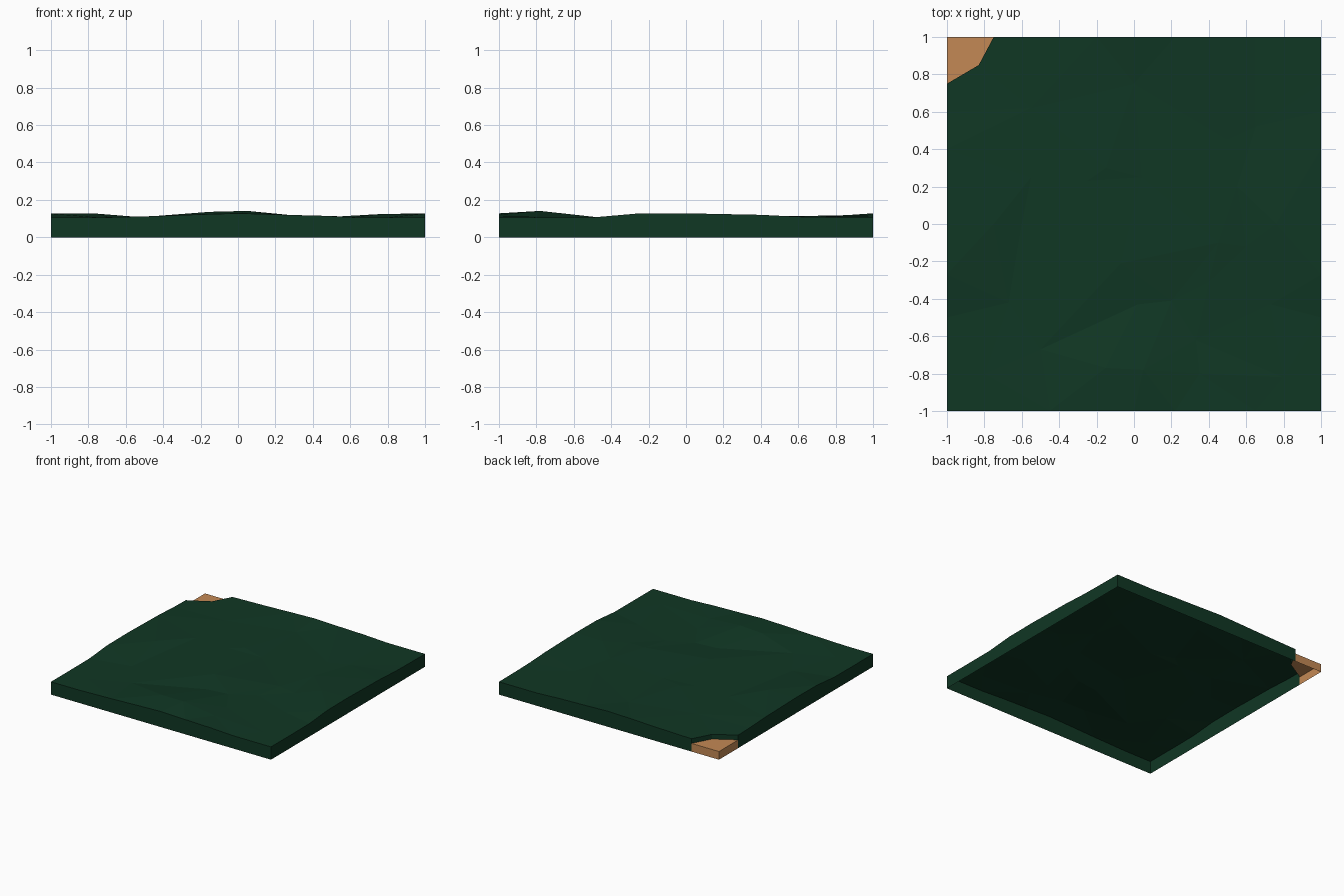
import bpy, bmesh
from mathutils import Vector
from mathutils.geometry import delaunay_2d_cdt

if "Cube" in bpy.data.objects:
    bpy.data.objects.remove(bpy.data.objects["Cube"])


def material(name, rgb):
    m = bpy.data.materials.new(name)
    m.diffuse_color = (*rgb, 1)
    m.use_nodes = True
    m.node_tree.nodes["Principled BSDF"].inputs["Base Color"].default_value = m.diffuse_color
    return m


grass = material("dark grass green", (0.0052, 0.038, 0.0175))
dirt = material("sandy brown dirt", (0.55, 0.25, 0.09))


def build(name, outline, inner, mat, drop):
    """Low-poly top sheet; drop(i) is the z to which outline edge i hangs."""
    pts = outline + inner
    n = len(outline)
    co, _, faces, orig, _, _ = delaunay_2d_cdt(
        [Vector(p[:2]) for p in pts], [], [list(range(n))], 1, 1e-5)
    bm = bmesh.new()
    vs, lookup = [], {}
    for c, o in zip(co, orig):
        v = bm.verts.new((c.x, c.y, pts[o[0]][2]))
        vs.append(v)
        lookup[o[0]] = v
    for f in faces:
        bm.faces.new([vs[i] for i in f])
    # hanging side walls
    for i in range(n):
        a, b = lookup[i], lookup[(i + 1) % n]
        z = drop(i)
        if z is None:
            continue
        lo = [bm.verts.new((v.co.x, v.co.y, z)) for v in (a, b)]
        bm.faces.new([b, a, lo[0], lo[1]])
    bmesh.ops.remove_doubles(bm, verts=bm.verts, dist=1e-5)
    bmesh.ops.recalc_face_normals(bm, faces=bm.faces)
    top = max(bm.faces, key=lambda f: abs(f.normal.z))
    if top.normal.z < 0:
        bmesh.ops.reverse_faces(bm, faces=bm.faces)
    me = bpy.data.meshes.new(name)
    bm.to_mesh(me)
    bm.free()
    me.materials.append(mat)
    ob = bpy.data.objects.new(name, me)
    bpy.context.collection.objects.link(ob)


# repeating border profiles, so neighbouring tiles line up
along_x = [(-0.75, .105), (-0.45, .113), (-0.2, .122), (0, .128),
           (0.22, .121), (0.45, .115), (0.65, .105)]
along_y = [(-0.75, .105), (-0.5, .106), (-0.27, .126), (0, .128),
           (0.4, .12), (0.6, .11), (0.75, .107)]
C = .105
front = [(-1, -1, C)] + [(t, -1, z) for t, z in along_x]
right = [(1, -1, C)] + [(1, t, z) for t, z in along_y]
back = [(1, 1, C)] + [(t, 1, z) for t, z in reversed(along_x)]
notch = [(-0.75, 1, C), (-0.83, 0.85, C), (-1, 0.75, .107)]
left = [(-1, t, z) for t, z in reversed(along_y[:-1])]
outline = front + right + back[:-1] + notch + left

# gentle bumps and hollows of the ground
bumps = [(0.05, -0.78, .141), (-0.15, -0.77, .136), (0.35, -0.8, .112),
         (0.8, -0.82, .104), (-0.5, -0.67, .104), (-0.67, -0.42, .1),
         (-0.07, -0.21, .116), (0.02, -0.43, .098), (0.2, -0.41, .1),
         (0.45, -0.1, .114), (0.6, -0.12, .106), (0.4, -0.31, .105),
         (0.73, -0.43, .099), (0.33, -0.62, .104), (-0.6, 0.0, .106),
         (-0.55, 0.25, .11), (-0.25, 0.23, .113), (0.0, 0.75, .111),
         (-0.15, 0.3, .116), (0.04, 0.25, .107), (0.5, 0.45, .11),
         (0.55, 0.2, .112), (0.65, 0.52, .105), (-0.75, 0.0, .126),
         (0.76, 0.0, .124), (-0.55, 0.62, .109), (-0.8, -0.8, .105)]

DIRT_Z = .067
notch_start = len(front) + len(right) + len(back) - 1
build("grass_ground", outline, bumps, grass,
      lambda i: DIRT_Z if notch_start <= i < notch_start + 2 else 0)

# sunken dirt patch in the back left corner
build("dirt_corner",
      [(-1, 1, DIRT_Z), (-1, 0.75, DIRT_Z), (-0.83, 0.85, DIRT_Z), (-0.75, 1, DIRT_Z)],
      [], dirt, lambda i: 0 if i in (0, 3) else None)
